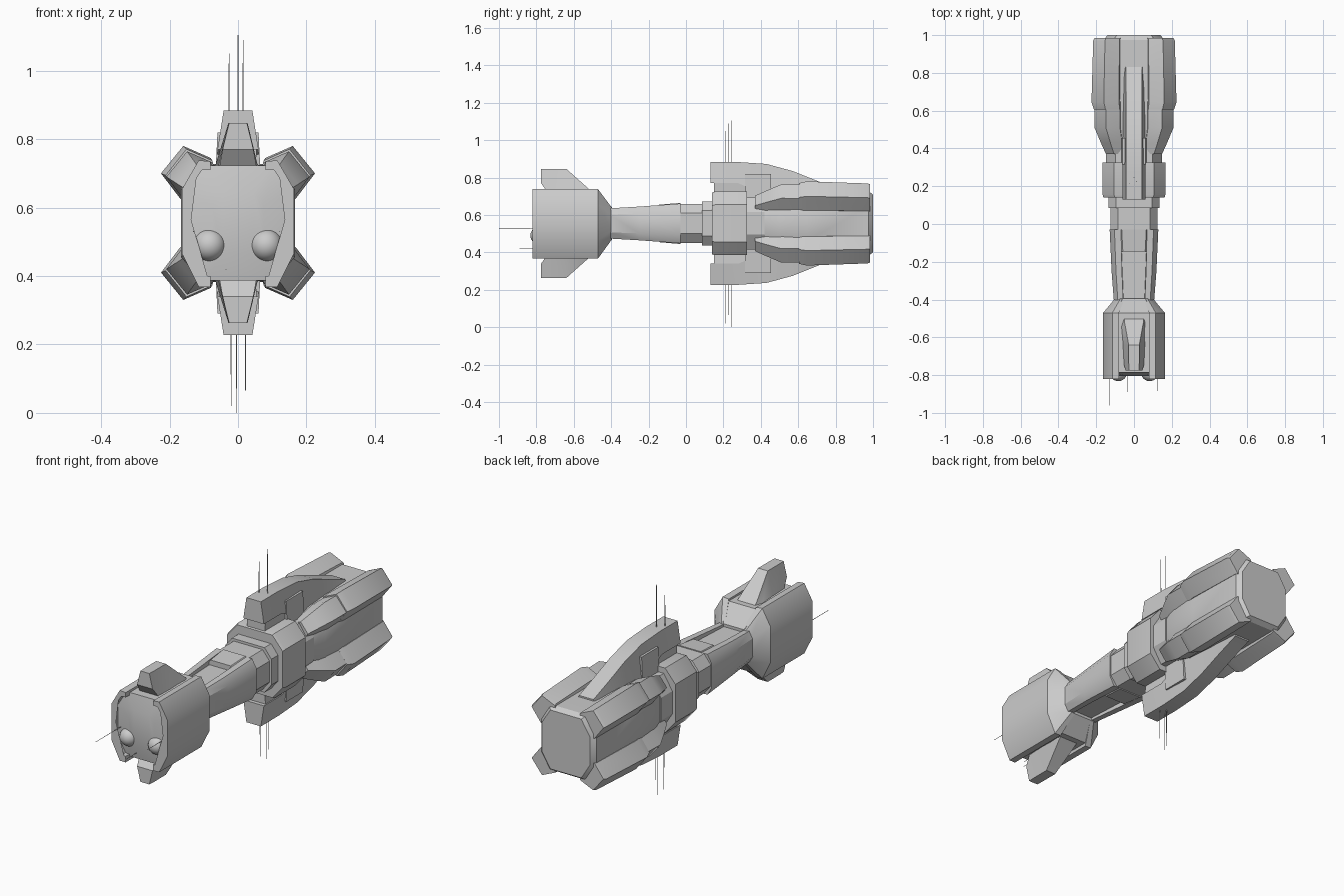
import bpy, bmesh, math
from mathutils import Vector

CZ = 0.555  # height of the ship's long axis


def finish(name, bm, angle=32):
    bmesh.ops.recalc_face_normals(bm, faces=bm.faces)
    me = bpy.data.meshes.new(name)
    bm.to_mesh(me)
    bm.free()
    ob = bpy.data.objects.new(name, me)
    bpy.context.collection.objects.link(ob)
    bpy.ops.object.select_all(action='DESELECT')
    ob.select_set(True)
    bpy.context.view_layer.objects.active = ob
    bpy.ops.object.shade_smooth_by_angle(angle=math.radians(angle))
    return ob


def loft(name, sections, sx=1, sz=1, angle=32):
    """Skin sections (y, [(x, z from axis), ...]); sx / sz mirror the part."""
    bm = bmesh.new()
    rings = [[bm.verts.new((x * sx, y, CZ + z * sz)) for x, z in pts] for y, pts in sections]
    n = len(rings[0])
    for a, b in zip(rings, rings[1:]):
        for i in range(n):
            j = (i + 1) % n
            bm.faces.new((a[i], a[j], b[j], b[i]))
    caps = [bm.faces.new(rings[0]), bm.faces.new(rings[-1])]
    bmesh.ops.triangulate(bm, faces=caps)
    return finish(name, bm, angle)


def octa(y, w, h, cx=0.05, cz=0.08):
    """Chamfered rectangle section."""
    return y, [(w, h - cz), (w - cx, h), (cx - w, h), (-w, h - cz),
               (-w, cz - h), (cx - w, -h), (w - cx, -h), (w, cz - h)]


def trap(y, z0, z1, w0, w1):
    """Trapezoid section from height z0 to z1."""
    return y, [(-w0, z0), (w0, z0), (w1, z1), (-w1, z1)]


def scaled(y, pts, s, t=None):
    return y, [(x * s, z * (t or s)) for x, z in pts]


def rod(name, a, b, r=0.0018):
    a, b = Vector(a), Vector(b)
    bm = bmesh.new()
    bmesh.ops.create_cone(bm, cap_ends=True, segments=6, radius1=r, radius2=r * 0.6, depth=(b - a).length)
    ob = finish(name, bm)
    ob.location = (a + b) / 2
    ob.rotation_euler = (b - a).to_track_quat('Z', 'Y').to_euler()


# head with slightly domed face
loft("head_core", [octa(-0.805, 0.075, 0.09, 0.03, 0.04), octa(-0.785, 0.148, 0.168),
                   octa(-0.47, 0.15, 0.17), octa(-0.395, 0.09, 0.085, 0.03, 0.03)])

# head side armour
plate = [(0.08, 0.18), (0.115, 0.183), (0.163, 0.10), (0.163, -0.09), (0.115, -0.187),
         (0.08, -0.187), (0.08, -0.155), (0.105, -0.155), (0.148, -0.08), (0.148, 0.09), (0.105, 0.155), (0.08, 0.155)]
# neck side armour
cheek = [(0.06, 0.085), (0.09, 0.085), (0.112, 0.05), (0.112, -0.05), (0.09, -0.085), (0.06, -0.085)]
for s, side in ((1, "right"), (-1, "left")):
    loft("head_armour_" + side, [(-0.82, plate), (-0.47, plate), scaled(-0.395, plate, 0.62, 0.45)], s)
    loft("neck_armour_" + side, [scaled(-0.41, cheek, 0.95), scaled(-0.25, cheek, 1.06),
                                 scaled(-0.03, cheek, 1.15, 1.25)], s)
    # eyes
    bm = bmesh.new()
    bmesh.ops.create_uvsphere(bm, u_segments=24, v_segments=14, radius=0.047)
    finish("eye_" + side, bm, 60).location = (0.083 * s, -0.785, 0.49)

# neck and its rear joint blocks
loft("neck_core", [octa(-0.42, 0.085, 0.07, 0.03, 0.03), octa(-0.02, 0.10, 0.075, 0.03, 0.03)])
loft("neck_spine", [octa(-0.145, 0.074, 0.1, 0.015, 0.02), octa(-0.03, 0.08, 0.11, 0.015, 0.02)])
loft("neck_joint", [octa(-0.04, 0.124, 0.105, 0.04, 0.05), octa(0.10, 0.124, 0.105, 0.04, 0.05)])
loft("neck_ring", [octa(0.085, 0.135, 0.118, 0.04, 0.05), octa(0.16, 0.135, 0.118, 0.04, 0.05)])

# collar and waist
loft("collar", [octa(0.14, 0.162, 0.165, 0.06, 0.07), octa(0.155, 0.166, 0.17, 0.06, 0.07),
                octa(0.325, 0.166, 0.17, 0.06, 0.07)])
loft("waist", [octa(0.31, 0.148, 0.14), octa(0.42, 0.148, 0.14)])

# rear hull
loft("rear_hull", [octa(0.36, 0.13, 0.125), octa(0.5, 0.16, 0.165), octa(0.65, 0.165, 0.172),
                   octa(0.975, 0.16, 0.172), octa(1.0, 0.14, 0.155)])

# four engine pods with flared shoulders
pod = [(0.04, 0.05), (0.08, 0.19), (0.16, 0.225), (0.225, 0.145), (0.168, 0.07)]
for sx in (1, -1):
    for sz in (1, -1):
        tag = ("right" if sx > 0 else "left") + ("_upper" if sz > 0 else "_lower")
        loft("shoulder_" + tag, [scaled(0.37, pod, 0.66), scaled(0.43, pod, 0.78),
                                 scaled(0.51, pod, 0.93), scaled(0.66, pod, 0.92)], sx, sz)
        loft("engine_pod_" + tag, [scaled(0.605, pod, 0.94, 0.96), scaled(0.645, pod, 1.0),
                                   scaled(0.97, pod, 0.96, 0.95), scaled(0.985, pod, 0.93)], sx, sz)

# fins above and below, mirrored about the long axis
for s, tag in ((1, "upper"), (-1, "lower")):
    loft("head_fin_" + tag, [trap(-0.775, 0.215, 0.292, 0.045, 0.026),
                             trap(-0.735, 0.16, 0.292, 0.055, 0.028),
                             trap(-0.64, 0.15, 0.292, 0.062, 0.028),
                             trap(-0.52, 0.14, 0.185, 0.075, 0.05),
                             trap(-0.40, 0.05, 0.085, 0.08, 0.06)], 1, s)
    loft("long_fin_" + tag, [trap(0.13, 0.215, 0.328, 0.06, 0.042),
                             trap(0.28, 0.215, 0.328, 0.06, 0.042),
                             trap(0.43, 0.15, 0.318, 0.06, 0.042),
                             trap(0.57, 0.15, 0.28, 0.06, 0.042),
                             trap(0.70, 0.15, 0.228, 0.058, 0.042),
                             trap(0.83, 0.15, 0.18, 0.055, 0.042)], 1, s)
    loft("fin_pylon_" + tag, [trap(0.15, 0.14, 0.22, 0.05, 0.055), trap(0.34, 0.14, 0.22, 0.05, 0.055)], 1, s)
    loft("fin_block_" + tag, [trap(0.315, 0.14, 0.265, 0.066, 0.06), trap(0.455, 0.14, 0.265, 0.066, 0.06)], 1, s)

# antennas
for x, y, z in ((-0.026, 0.212, 1.05), (0.0, 0.245, 1.105), (0.015, 0.225, 1.09)):
    rod("upper_antenna", (x, y, 0.86), (x, y, z))
for x, y, z in ((-0.02, 0.212, 0.02), (-0.004, 0.245, 0.0), (0.022, 0.225, 0.065)):
    rod("lower_antenna", (x, y, 0.25), (x, y, z))
for x, y, z in ((-0.13, -1.0, 0.53), (0.122, -0.93, 0.53), (-0.035, -0.89, 0.42)):
    rod("nose_antenna", (x, -0.74, z), (x, y, z))
